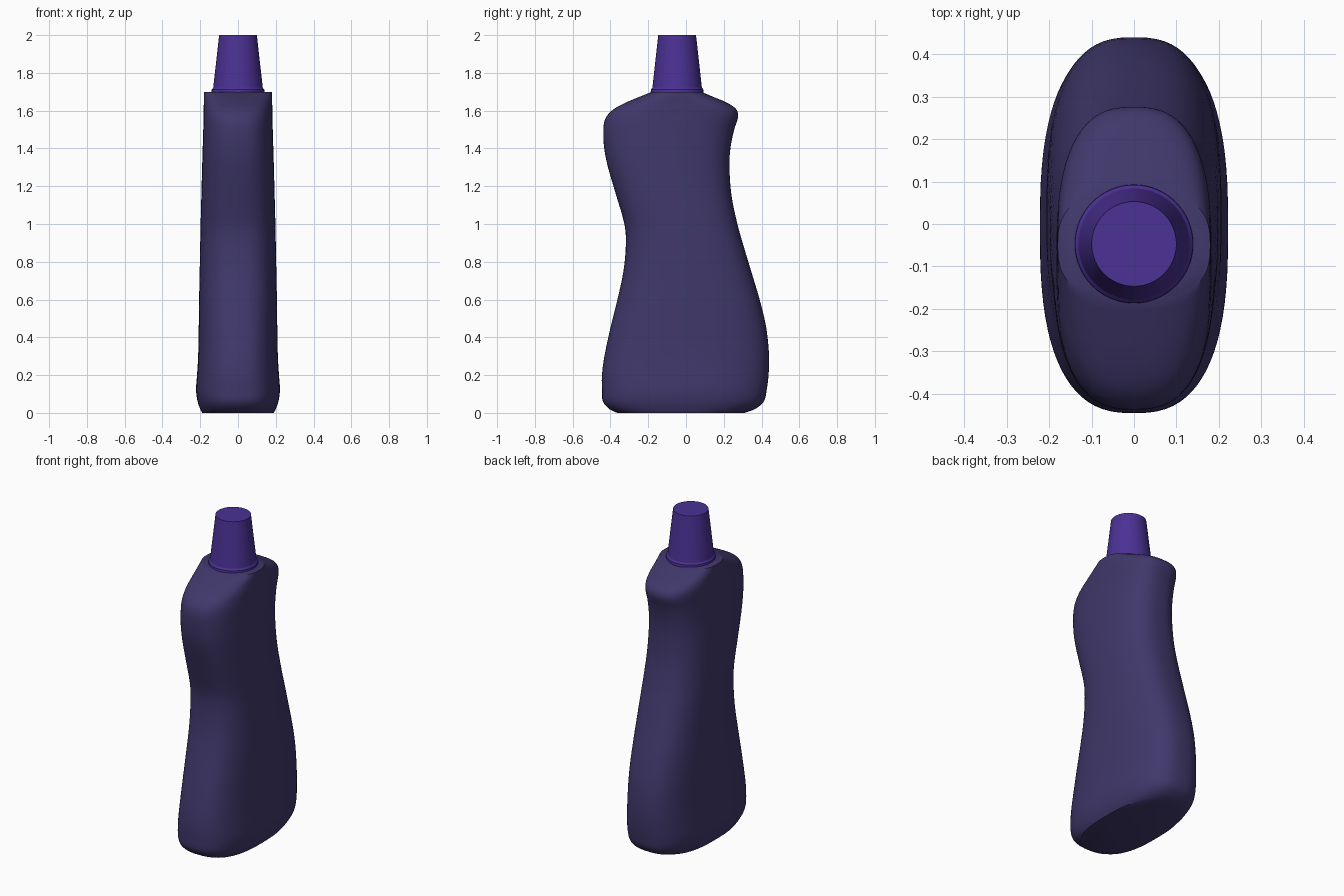
import bpy, bmesh, math

if "Cube" in bpy.data.objects:
    bpy.data.objects.remove(bpy.data.objects["Cube"])


def material(name, rgb):
    m = bpy.data.materials.new(name)
    m.diffuse_color = (*rgb, 1)
    m.use_nodes = True
    m.node_tree.nodes["Principled BSDF"].inputs["Base Color"].default_value = m.diffuse_color
    return m


body_mat = material("dark indigo", (0.051, 0.039, 0.146))
cap_mat = material("violet", (0.070, 0.031, 0.300))


def loft(name, rings, mat, angle):
    """Skin a stack of equal-length rings and close both ends."""
    bm = bmesh.new()
    loops = [[bm.verts.new(p) for p in ring] for ring in rings]
    n = len(loops[0])
    for a, b in zip(loops, loops[1:]):
        for i in range(n):
            j = (i + 1) % n
            bm.faces.new((a[i], a[j], b[j], b[i]))
    bm.faces.new(loops[0][::-1])
    bm.faces.new(loops[-1])
    bmesh.ops.recalc_face_normals(bm, faces=bm.faces)
    mesh = bpy.data.meshes.new(name)
    bm.to_mesh(mesh)
    bm.free()
    mesh.materials.append(mat)
    ob = bpy.data.objects.new(name, mesh)
    bpy.context.collection.objects.link(ob)
    bpy.ops.object.select_all(action='DESELECT')
    ob.select_set(True)
    bpy.context.view_layer.objects.active = ob
    bpy.ops.object.shade_smooth_by_angle(angle=math.radians(angle))
    return ob


def section(z, front, back, half, n, count=80):
    """Superellipse cross-section between a front and a back edge."""
    ring = []
    for i in range(count):
        t = 2 * math.pi * i / count
        c, s = math.cos(t), math.sin(t)
        x = half * math.copysign(abs(c) ** (2 / n), c)
        y = (front + back) / 2 + (back - front) / 2 * math.copysign(abs(s) ** (2 / n), s)
        ring.append((x, y, z))
    return ring


# Bottle body outline: height, front edge, back edge, half width
outline = [
    (0.00, -0.365, 0.310, 0.190), (0.02, -0.405, 0.365, 0.200),
    (0.06, -0.440, 0.412, 0.214), (0.12, -0.445, 0.427, 0.222),
    (0.20, -0.445, 0.437, 0.217), (0.30, -0.432, 0.440, 0.211),
    (0.45, -0.400, 0.425, 0.208), (0.60, -0.363, 0.390, 0.206),
    (0.75, -0.331, 0.345, 0.203), (0.90, -0.318, 0.300, 0.200),
    (1.00, -0.326, 0.272, 0.198), (1.15, -0.369, 0.241, 0.194),
    (1.30, -0.413, 0.230, 0.190), (1.40, -0.433, 0.235, 0.187),
    (1.50, -0.438, 0.255, 0.184), (1.55, -0.430, 0.272, 0.183),
    (1.58, -0.413, 0.276, 0.182), (1.61, -0.380, 0.264, 0.182),
    (1.64, -0.325, 0.222, 0.181), (1.67, -0.255, 0.152, 0.181),
    (1.70, -0.180, 0.080, 0.180),
]


def slope(i, k):
    a, b = outline[max(i - 1, 0)], outline[min(i + 1, len(outline) - 1)]
    return (b[k] - a[k]) / (b[0] - a[0])


# Refine the outline with cubic interpolation
rings = []
for i in range(len(outline) - 1):
    p, q = outline[i], outline[i + 1]
    h = q[0] - p[0]
    for step in range(3):
        t = step / 3
        row = [p[0] + h * t]
        for k in (1, 2, 3):
            row.append((2*t**3 - 3*t**2 + 1) * p[k] + (t**3 - 2*t**2 + t) * h * slope(i, k)
                       + (3*t**2 - 2*t**3) * q[k] + (t**3 - t**2) * h * slope(i + 1, k))
        rings.append(section(*row, 2.65))
rings.append(section(*outline[-1], 2.65))
loft("bottle_body", rings, body_mat, 40)

# Tapered cap with a thin collar at its foot
cap_y = -0.047
cap = [(1.695, 0.140), (1.712, 0.139), (1.722, 0.131), (2.0, 0.100)]
loft("cap", [section(z, cap_y - r, cap_y + r, r, 2, 64) for z, r in cap], cap_mat, 25)
